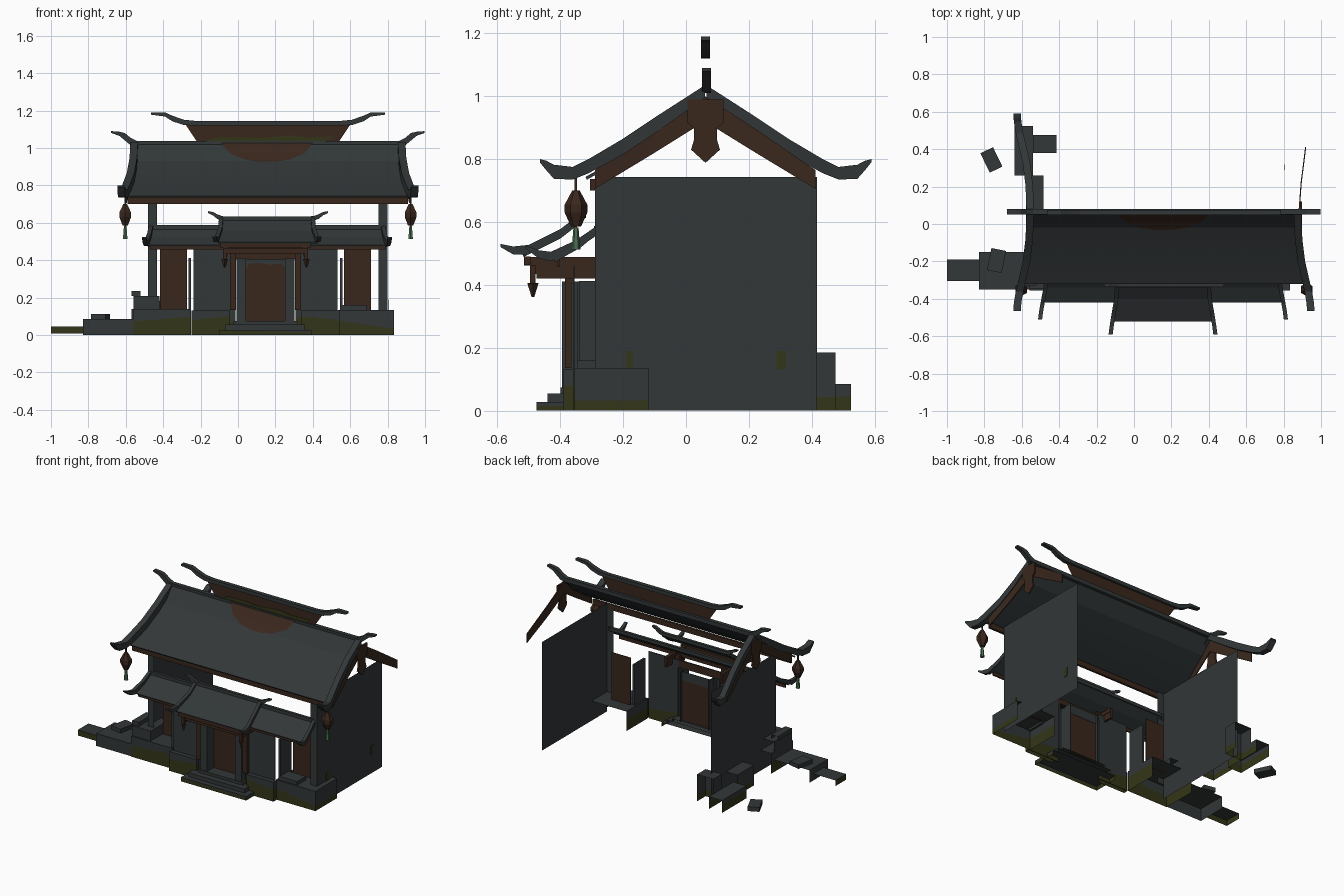
import bpy, bmesh, math
from mathutils import Matrix, Vector

if "Cube" in bpy.data.objects:
    bpy.data.objects.remove(bpy.data.objects["Cube"])

CX = 0.16                      # centre of the building in x


def mat(name, rgb):
    m = bpy.data.materials.new(name)
    m.diffuse_color = (*rgb, 1)
    m.use_nodes = True
    m.node_tree.nodes["Principled BSDF"].inputs["Base Color"].default_value = m.diffuse_color
    return m


SLATE = mat("slate", (0.032, 0.038, 0.039))
WOOD = mat("brown_wood", (0.041, 0.020, 0.012))
MOSS = mat("moss", (0.034, 0.036, 0.009))
GREEN = mat("green_tassel", (0.07, 0.16, 0.085))


def finish(name, bm, *mats, recalc=True):
    if recalc:
        bmesh.ops.recalc_face_normals(bm, faces=bm.faces)
    me = bpy.data.meshes.new(name)
    bm.to_mesh(me)
    bm.free()
    for m in mats:
        me.materials.append(m)
    ob = bpy.data.objects.new(name, me)
    bpy.context.collection.objects.link(ob)
    return ob


def box(name, x, y, z, m=SLATE, moss=0, rot=0, tilt=0.12, shell=False):
    """Box from ranges; sides below a slanted moss line turn mossy; a shell has no bottom or back."""
    bm = bmesh.new()
    size = Vector((x[1] - x[0], y[1] - y[0], z[1] - z[0]))
    mid = Vector((x[0] + x[1], y[0] + y[1], z[0] + z[1])) / 2
    bmesh.ops.create_cube(bm, size=1, matrix=Matrix.Translation(mid)
                          @ Matrix.Rotation(rot, 4, 'Z') @ Matrix.Diagonal((*size, 1)))
    bm.normal_update()
    if shell:
        bmesh.ops.delete(bm, context='FACES',
                         geom=[f for f in bm.faces if f.normal.z < -.5 or f.normal.y > .5])
    if moss:
        co, no = Vector((mid.x, mid.y, moss)), Vector((tilt, 0, 1))
        bmesh.ops.bisect_plane(bm, geom=bm.verts[:] + bm.edges[:] + bm.faces[:],
                               plane_co=co, plane_no=no)
        bm.normal_update()
        for f in bm.faces:
            f.material_index = int((f.calc_center_median() - co).dot(no) < 0 and f.normal.z < .5)
    return finish(name, bm, m, MOSS, recalc=False)


def sheet(name, rows, m, thick=0.0, cx=CX):
    """Symmetric curved sheet from rows of (half width, y, z)."""
    bm = bmesh.new()
    vs = [[bm.verts.new((cx + s * d, y, z)) for s in (-1, 1)] for d, y, z in rows]
    for a, b in zip(vs, vs[1:]):
        bm.faces.new((a[0], b[0], b[1], a[1]))
    ob = finish(name, bm, m)
    if thick:
        ob.data.update()
        up = ob.data.polygons[0].normal.z > 0
        mod = ob.modifiers.new("thickness", 'SOLIDIFY')
        mod.thickness, mod.offset = thick, (-1 if up else 1)
    return ob


def sweep(name, pts, w, side, m=SLATE):
    """Rectangular bar through (x, y, bottom z, height), w wide along side."""
    bm = bmesh.new()
    o = Vector(side) * w / 2
    rings = []
    for x, y, z, h in pts:
        p, u = Vector((x, y, z)), Vector((0, 0, h))
        rings.append([bm.verts.new(q) for q in (p - o, p + o, p + o + u, p - o + u)])
    for a, b in zip(rings, rings[1:]):
        for i in range(4):
            j = (i + 1) % 4
            bm.faces.new((a[i], a[j], b[j], b[i]))
    bm.faces.new(rings[0])
    bm.faces.new(rings[-1])
    return finish(name, bm, m)


def ridge(name, half, y, w=0.028):
    """Ridge bar with upturned ends from (half length, z, height)."""
    left = [(CX - d, y, z, h) for d, z, h in reversed(half)]
    right = [(CX + d, y, z, h) for d, z, h in half]
    return sweep(name, left + right, w, (0, 1, 0))


def plate(name, pts, m, thick=0.006):
    """Flat polygon of 3D points, optionally thickened."""
    bm = bmesh.new()
    bm.faces.new([bm.verts.new(p) for p in pts])
    ob = finish(name, bm, m)
    if thick:
        ob.modifiers.new("thickness", 'SOLIDIFY').thickness = thick
    return ob


# main roof: front slope, ridges
roof = [(.715, .06, 1.03), (.718, -.02, .93), (.727, -.12, .862), (.742, -.22, .80), (.765, -.32, .743)]
sheet("main_roof", roof, SLATE, .01)
box("main_eave_board", (CX - .75, CX + .75), (-.305, -.29), (.70, .737), WOOD)
ridge("main_ridge", [(.70, 1.01, .027), (.735, 1.015, .04), (.765, 1.04, .04),
                     (.795, 1.065, .022), (.838, 1.08, .01)], .065)
ridge("upper_ridge", [(.39, 1.12, .025), (.45, 1.123, .028), (.51, 1.142, .03),
                      (.55, 1.168, .022), (.625, 1.178, .012)], .062)
edge = [(.715, .06, .995, .04), (.72, -.08, .895, .05), (.735, -.2, .815, .05), (.76, -.31, .755, .045),
        (.772, -.36, .735, .04), (.782, -.42, .737, .045), (.784, -.445, .765, .03), (.785, -.465, .79, .01)]
board = [(.722, .06, .92, .08), (.734, -.1, .82, .075), (.758, -.29, .705, .06)]
for s, n in ((-1, "left"), (1, "right")):
    X = lambda d: CX + s * d
    sweep(n + "_verge_tiles", [(X(d), y, z, h) for d, y, z, h in edge], .04, (1, 0, 0))
    if s < 0:
        sweep("back_left_verge_tiles", [(X(d), .125 - y, z, h) for d, y, z, h in edge], .04, (1, 0, 0))
    pts = [(X(d), y, z, h) for d, y, z, h in reversed(board)] + \
          [(X(d), .122 - y, z, h) for d, y, z, h in board[1:]]
    sweep(n + "_bargeboard", pts, .006, (1, 0, 0), WOOD)
    half = [(.057, .99), (.057, .915), (.037, .9), (.037, .86), (.046, .83), (0, .788)]
    out = [(.062 - a, z) for a, z in half] + [(.062 + a, z) for a, z in reversed(half)]
    del out[6]
    plate(n + "_gable_pendant", [(X(.738), y, z) for y, z in out], WOOD, .01)
    # side walls with front return
    plate(n + "_side_wall", [(X(.64), y, z) for y, z in
                             ((-.29, 0), (.416, 0), (.416, .743), (-.29, .743))], SLATE, 0)
    plate(n + "_front_return", [(X(d), -.29, z) for d, z in
                                ((.592, .1), (.64, .1), (.64, .743), (.592, .743))], SLATE, 0)
    # lanterns
    lx, ly = X(.763), -.35
    bm = bmesh.new()
    for z0, z1, r0, r1 in ((.585, .63, .016, .036), (.63, .655, .036, .036), (.655, .70, .036, .012)):
        bmesh.ops.create_cone(bm, cap_ends=True, segments=6, radius1=r0, radius2=r1, depth=z1 - z0,
                              matrix=Matrix.Translation((lx, ly, (z0 + z1) / 2)))
    finish(n + "_lantern", bm, WOOD)
    box(n + "_lantern_cord", (lx - .004, lx + .004), (ly - .004, ly + .004), (.57, .75), WOOD)
    bm = bmesh.new()
    bmesh.ops.create_cone(bm, cap_ends=True, segments=6, radius1=.014, radius2=.008, depth=.07,
                          matrix=Matrix.Translation((lx, ly, .547)))
    finish(n + "_lantern_tassel", bm, GREEN)

# carved board between the ridges, and its lobe lying on the roof
sheet("ridge_panel", [(.44, .062, 1.125), (.37, .062, 1.02)], WOOD)
plate("ridge_panel_moss", [(CX + a, .057, z) for a, z in (
    (-.34, 1.035), (.30, 1.035), (.36, 1.062), (.2, 1.055), (.12, 1.068), (-.05, 1.052),
    (-.15, 1.06), (-.28, 1.055))], MOSS, .003)
sheet("roof_lobe", [(.25, .058, 1.036), (.225, .03, 1.000), (.20, .01, .972), (.12, -.02, .938),
                    (.04, -.033, .927)], WOOD, cx=.155)

# lower side roof and porch roof
for n, rows, tiles in (
    ("lower", [(.62, -.28, .575), (.63, -.34, .525), (.645, -.42, .48)],
     [(.62, -.28, .56, .03), (.63, -.35, .512, .03), (.645, -.43, .475, .03), (.652, -.47, .485, .025),
      (.657, -.51, .515, .01)]),
    ("porch", [(.245, -.325, .62), (.25, -.4, .56), (.267, -.52, .496)],
     [(.245, -.325, .605, .03), (.25, -.4, .547, .03), (.267, -.5, .497, .03), (.275, -.55, .497, .025),
      (.28, -.59, .52, .01)])):
    sheet(n + "_roof", rows, SLATE, .008)
    for s in (-1, 1):
        sweep(n + "_roof_verge", [(CX - .005 + s * d, y, z, h) for d, y, z, h in tiles], .022, (1, 0, 0))
ridge("lower_ridge", [(.30, .565, .022), (.615, .565, .022)], -.283, .02)
ridge("porch_ridge", [(.24, .612, .022), (.27, .62, .025), (.295, .64, .018), (.32, .652, .01)], -.328, .02)
box("lower_eave_board", (CX - .63, CX + .63), (-.41, -.402), (.457, .48), WOOD)

# front facade, mirrored pairs
for s, n in ((-1, "left"), (1, "right")):
    R = lambda a, b: sorted((CX - .013 + s * a, CX - .013 + s * b))
    box(n + "_side_door", R(.42, .565), (-.215, -.21), (.13, .458), WOOD)
    box(n + "_door_jamb", R(.398, .412), (-.34, -.22), (.12, .412))
    box(n + "_facade_wall", R(.16, .385), (-.36, -.355), (.0, .458), moss=.08)
    box(n + "_wall_plinth", R(.19, .395), (-.39, -.358), (0, .132), moss=.09, tilt=.1 * s, shell=True)
    box(n + "_porch_pillar", R(.105, .155), (-.395, -.345), (.07, .41), shell=True)
    box(n + "_inner_jamb", R(.105, .110), (-.35, -.30), (.07, .41))
    box(n + "_porch_column", R(.157, .19), (-.385, -.365), (.135, .48), WOOD)
    box(n + "_porch_side_beam", R(.20, .222), (-.515, -.29), (.462, .488), WOOD)
    box(n + "_porch_side_lower_beam", R(.203, .218), (-.475, -.29), (.42, .462), WOOD)
    # hanging post with pointed end
    px = sum(R(.215, .222)) / 2
    box(n + "_hanging_post", (px - .009, px + .009), (-.496, -.478), (.4, .462), WOOD)
    bm = bmesh.new()
    bmesh.ops.create_cone(bm, cap_ends=True, segments=4, radius1=.004, radius2=.018, depth=.045,
                          matrix=Matrix.Translation((px, -.487, .383)))
    finish(n + "_hanging_post_tip", bm, WOOD)
DC = CX - .013
box("porch_beam", (DC - .24, DC + .24), (-.515, -.495), (.465, .49), WOOD)
box("porch_lower_beam", (DC - .215, DC + .215), (-.49, -.475), (.435, .462), WOOD)
box("door_lintel", (DC - .19, DC + .19), (-.37, -.36), (.405, .455), WOOD)
box("door_wall_top", (DC - .11, DC + .11), (-.318, -.314), (.35, .41))
plate("main_door", [(DC + a, -.322, z) for a, z in (
    (-.105, .07), (.105, .07), (.105, .355), (.085, .382), (.03, .375), (-.04, .385), (-.09, .38),
    (-.105, .35))], WOOD)

# steps
box("step_low", (DC - .247, DC + .247), (-.475, -.30), (0, .028), moss=.02, tilt=.02, shell=True)
box("step_mid", (DC - .215, DC + .21), (-.44, -.30), (.028, .055), shell=True)
box("step_top", (DC - .17, DC + .17), (-.40, -.30), (.055, .074), shell=True)

# corner plinths and stone blocks: ranges, moss line, slant
for name, x, y, z, moss, tilt in (
    ("right_plinth", (.535, .835), (-.355, -.12), (0, .135), .055, .15),
    ("right_plinth_block", (.55, .69), (-.345, -.25), (.135, .16), 0, 0),
    ("left_plinth", (-.56, -.25), (-.355, -.12), (0, .14), .085, -.08),
    ("left_plinth_block", (-.56, -.42), (-.345, -.15), (.14, .208), 0, 0),
    ("left_plinth_cap", (-.57, -.52), (-.33, -.18), (.208, .235), 0, 0),
    ("left_slab", (-.83, -.56), (-.35, -.15), (0, .085), 0, 0),
    ("left_low_slab", (-1, -.83), (-.305, -.19), (.008, .046), .1, 0),
    ("wall_block", (-.57, -.485), (.08, .26), (0, .14), .035, .1),
    ("back_block_low", (-.64, -.54), (.26, .525), (0, .085), .05, .1),
    ("back_block_high", (-.54, -.415), (.38, .475), (0, .185), .05, .1)):
    box(name, x, y, z, moss=moss, tilt=tilt, shell=True)
box("loose_stone_front", (-.775, -.695), (-.255, -.135), (.085, .112), rot=-.2)
box("loose_stone_back", (-.80, -.725), (.285, .4), (0, .03), rot=.45)

# moss patches on the right wall
for y0, y1, z0, z1 in ((-.19, -.168, .135, .19), (.288, .318, .13, .19)):
    box("wall_moss", (.801, .804), (y0, y1), (z0, z1), MOSS)
